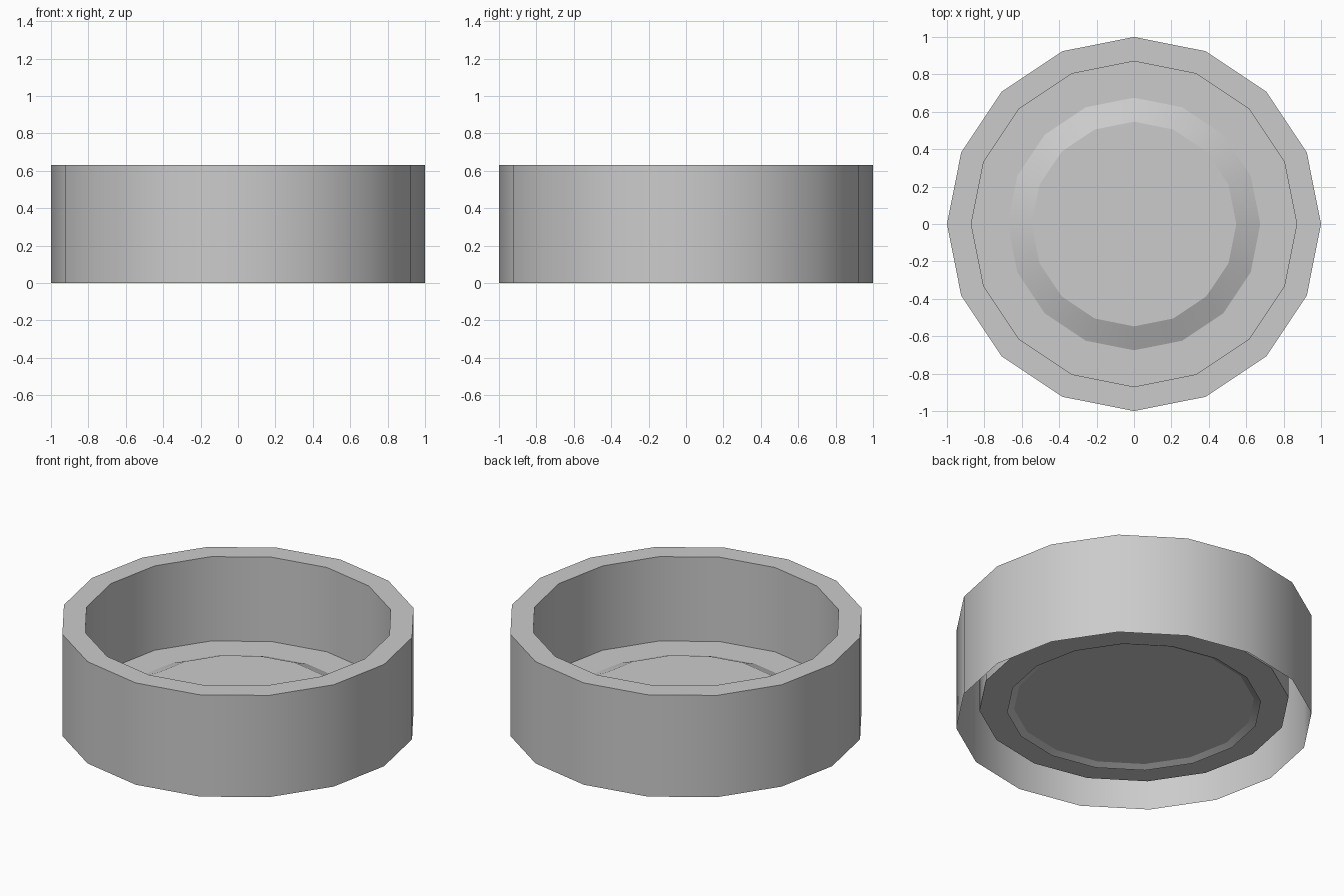
import bpy, bmesh
from math import cos, sin, tau

if "Cube" in bpy.data.objects:
    bpy.data.objects.remove(bpy.data.objects["Cube"])

SIDES = 16


def lathe(name, profile, flat_bands=(), cap=True):
    """Revolve (radius, z) points into 16-sided rings; optionally close the last ring."""
    bm = bmesh.new()
    rings = [[bm.verts.new((r * cos(tau * i / SIDES), r * sin(tau * i / SIDES), z))
              for i in range(SIDES)] for r, z in profile]
    for b, (lo, hi) in enumerate(zip(rings, rings[1:])):
        for i in range(SIDES):
            j = (i + 1) % SIDES
            face = bm.faces.new((lo[i], lo[j], hi[j], hi[i]))
            face.smooth = b not in flat_bands
    if cap:
        bm.faces.new(rings[-1])
    mesh = bpy.data.meshes.new(name)
    bm.to_mesh(mesh)
    bm.free()
    # keep the corners between walls, rim and floor crisp
    obj = bpy.data.objects.new(name, mesh)
    bpy.context.collection.objects.link(obj)
    return obj


FLOOR = 0.108

# Bowl: outer wall, flat rim, inner wall and raised floor, open underneath
lathe("bowl", [(1.0, 0.0), (1.0, 0.63), (0.87, 0.63), (0.87, FLOOR)], flat_bands={1})

# Shallow tapered mound passing through the floor, open underneath
lathe("floor_mound", [(0.715, FLOOR - 0.018), (0.547, FLOOR + 0.058)])
